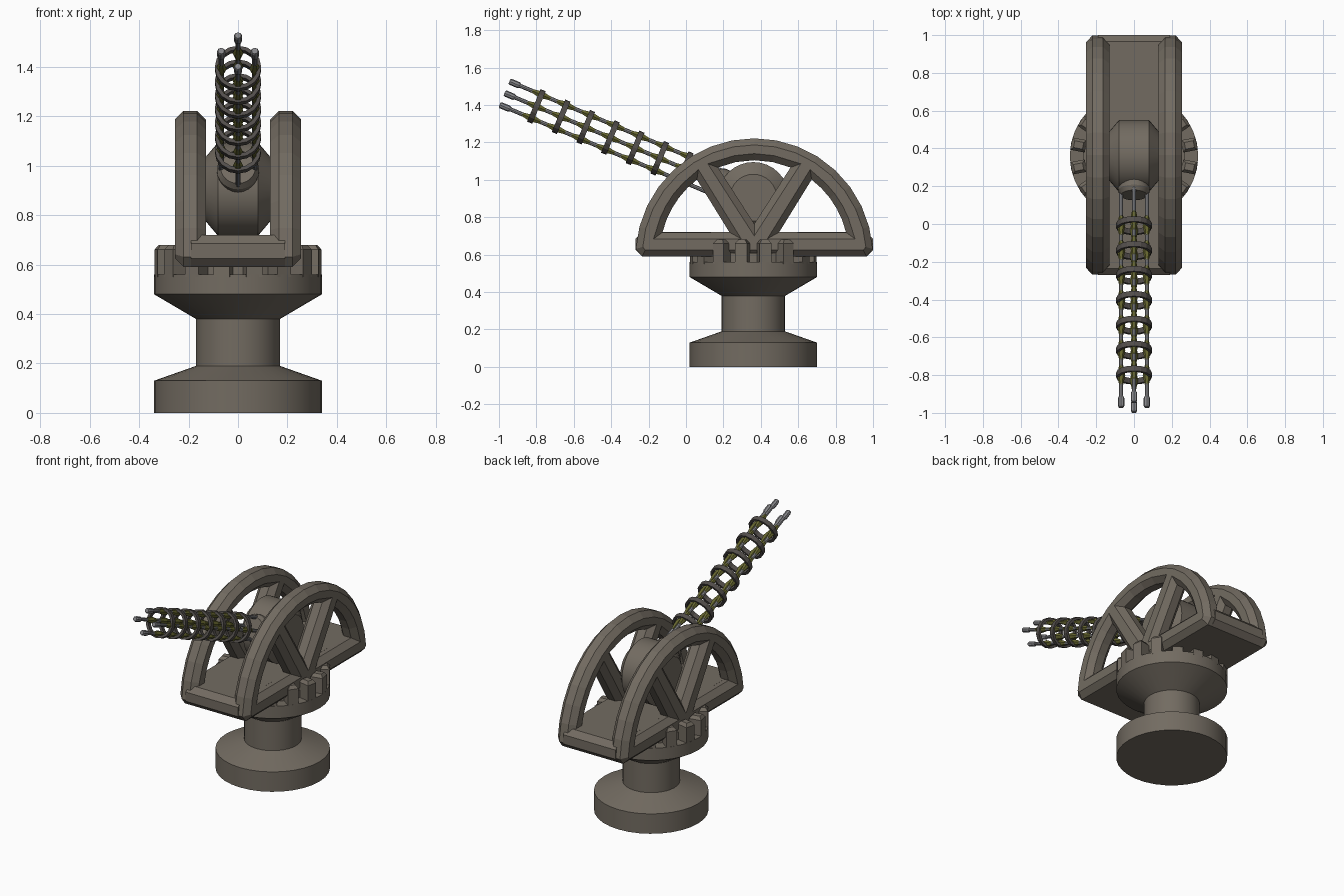
import bpy, bmesh, math
from mathutils import Matrix, Vector

if "Cube" in bpy.data.objects:
    bpy.data.objects.remove(bpy.data.objects["Cube"])


def material(name, rgb):
    m = bpy.data.materials.new(name)
    m.diffuse_color = (*rgb, 1)
    m.use_nodes = True
    m.node_tree.nodes["Principled BSDF"].inputs["Base Color"].default_value = m.diffuse_color
    return m


STONE = material("warm_grey", (0.17, 0.148, 0.12))
DARK = material("dark_grey", (0.085, 0.076, 0.07))
STEEL = material("steel", (0.24, 0.24, 0.25))
OLIVE = material("olive", (0.13, 0.13, 0.028))


def finish(name, bm, mat, smooth=False):
    bmesh.ops.remove_doubles(bm, verts=bm.verts, dist=1e-5)
    bmesh.ops.recalc_face_normals(bm, faces=bm.faces)
    me = bpy.data.meshes.new(name)
    bm.to_mesh(me)
    bm.free()
    me.materials.append(mat)
    ob = bpy.data.objects.new(name, me)
    bpy.context.collection.objects.link(ob)
    if smooth:
        bpy.ops.object.select_all(action='DESELECT')
        ob.select_set(True)
        bpy.context.view_layer.objects.active = ob
        bpy.ops.object.shade_smooth_by_angle(angle=math.radians(25))
    return ob


def lathe(bm, profile, n, mat=Matrix(), closed=False):
    """Spin (radius, z) points round local z."""
    rings = [[bm.verts.new(mat @ Vector((r * math.cos(2 * math.pi * i / n),
                                         r * math.sin(2 * math.pi * i / n), z)))
              for i in range(n)] for r, z in profile]
    pairs = list(zip(rings, rings[1:]))
    if closed:
        pairs.append((rings[-1], rings[0]))
    else:
        bm.faces.new(rings[0])
        bm.faces.new(rings[-1])
    for a, b in pairs:
        for i in range(n):
            j = (i + 1) % n
            bm.faces.new((a[i], a[j], b[j], b[i]))


def prism(bm, pts, x0, x1):
    """Extrude a (y, z) outline along x."""
    a = [bm.verts.new((x0, y, z)) for y, z in pts]
    b = [bm.verts.new((x1, y, z)) for y, z in pts]
    bm.faces.new(a)
    bm.faces.new(b)
    for i in range(len(pts)):
        j = (i + 1) % len(pts)
        bm.faces.new((a[i], a[j], b[j], b[i]))


CY = 0.365

# Turned pedestal
bm = bmesh.new()
lathe(bm, [(0.34, 0), (0.34, 0.13), (0.17, 0.19), (0.17, 0.38), (0.34, 0.48),
           (0.34, 0.56), (0.27, 0.56), (0.27, 0.61)], 32, Matrix.Translation((0, 0.36, 0)))
finish("pedestal", bm, STONE, True)

# Ring of chamfered teeth on the pedestal
bm = bmesh.new()
for i in range(16):
    m = Matrix.Translation((0, 0.36, 0)) @ Matrix.Rotation(math.radians(11.25 + 22.5 * i), 4, 'Z')
    layers = []
    for z, c in ((0.55, 0), (0.66, 0), (0.68, 0.015)):
        layers.append([bm.verts.new(m @ Vector((x, y, z))) for x, y in
                       ((0.26 + c, -0.033 + c), (0.338 - c, -0.033 + c),
                        (0.338 - c, 0.033 - c), (0.26 + c, 0.033 - c))])
    bm.faces.new(layers[0])
    bm.faces.new(layers[-1])
    for a, b in zip(layers, layers[1:]):
        for k in range(4):
            bm.faces.new((a[k], a[k - 1], b[k - 1], b[k]))
finish("pedestal_teeth", bm, STONE)

# Cradle floor
bm = bmesh.new()
prism(bm, [(-0.27, 0.625), (-0.235, 0.59), (0.965, 0.59), (1.0, 0.625),
           (1.0, 0.685), (0.965, 0.72), (-0.235, 0.72), (-0.27, 0.685)], -0.19, 0.19)
finish("cradle_floor", bm, STONE)


# Arched side walls with three openings, chamfered all round
def arc(r, a0, a1, n, cz):
    return [(CY + r * math.cos(math.radians(a0 + (a1 - a0) * i / n)),
             cz + r * math.sin(math.radians(a0 + (a1 - a0) * i / n))) for i in range(n + 1)]


right_hole = arc(0.505, 13.7, 52.6, 5, 0.6) + [(CY + 0.133, 0.72)]
outlines = [
    [(-0.235, 0.59), (0.965, 0.59)] + arc(0.635, 4, 176, 16, 0.587),
    arc(0.505, 67.4, 112.6, 4, 0.6) + [(CY, 0.765)],
    right_hole,
    [(2 * CY - y, z) for y, z in reversed(right_hole)],
]
BEVEL = 0.035
for side, label in ((1, "right"), (-1, "left")):
    cu = bpy.data.curves.new("arch", 'CURVE')
    cu.dimensions = '2D'
    cu.fill_mode = 'BOTH'
    cu.extrude = 0.0275
    cu.bevel_depth = BEVEL
    cu.bevel_resolution = 0
    cu.offset = -BEVEL
    for pts in outlines:
        sp = cu.splines.new('POLY')
        sp.points.add(len(pts) - 1)
        for p, (y, z) in zip(sp.points, pts):
            p.co = (y, z, 0, 1)
        sp.use_cyclic_u = True
    tmp = bpy.data.objects.new("arch_curve", cu)
    bpy.context.collection.objects.link(tmp)
    bpy.context.view_layer.update()
    me = bpy.data.meshes.new_from_object(tmp.evaluated_get(bpy.context.evaluated_depsgraph_get()))
    bpy.data.objects.remove(tmp)
    me.transform(Matrix(((0, 0, 1, side * 0.1925), (1, 0, 0, 0), (0, 1, 0, 0), (0, 0, 0, 1))))
    bm = bmesh.new()
    bm.from_mesh(me)
    for f in bm.faces:
        f.smooth = False
        f.material_index = 0
    finish(label + "_arch_wall", bm, STONE)

# Pivot drum between the walls
PIVOT = Matrix.Translation((0, 0.36, 0.905))
bm = bmesh.new()
lathe(bm, [(0.125, -0.135), (0.19, -0.08), (0.19, 0.08), (0.125, 0.135)], 32,
      PIVOT @ Matrix.Rotation(math.pi / 2, 4, 'Y'))
finish("pivot_drum", bm, STONE, True)

# Gun cluster, built along local z then tilted up
GUN = PIVOT @ Matrix.Rotation(math.radians(67.2), 4, 'X')
bm = bmesh.new()
lathe(bm, [(0.085, 0.1), (0.085, 0.2), (0.07, 0.225)], 24, GUN)
finish("gun_collar", bm, STONE, True)

ring_spots = [1.258 - 0.143 * i for i in range(7)]
barrels, muzzles, sleeves, bands = (bmesh.new() for _ in range(4))
for k in range(4):
    a = k * math.pi / 2
    m = GUN @ Matrix.Translation((0.068 * math.cos(a), 0.068 * math.sin(a), 0))
    lathe(barrels, [(0.011, 0.18), (0.011, 1.40)], 8, m)
    lathe(muzzles, [(0.012, 1.38), (0.017, 1.39), (0.017, 1.435), (0.013, 1.443)], 8, m)
    for s in ring_spots:
        lathe(sleeves, [(0.008, s - 0.07), (0.022, s), (0.008, s + 0.07)], 6, m)
for s in ring_spots:
    lathe(bands, [(0.078, s - 0.015), (0.094, s - 0.015), (0.094, s + 0.015), (0.078, s + 0.015)],
          16, GUN, True)
finish("barrels", barrels, STEEL)
finish("muzzles", muzzles, STEEL)
finish("barrel_sleeves", sleeves, OLIVE)
finish("barrel_bands", bands, DARK)
